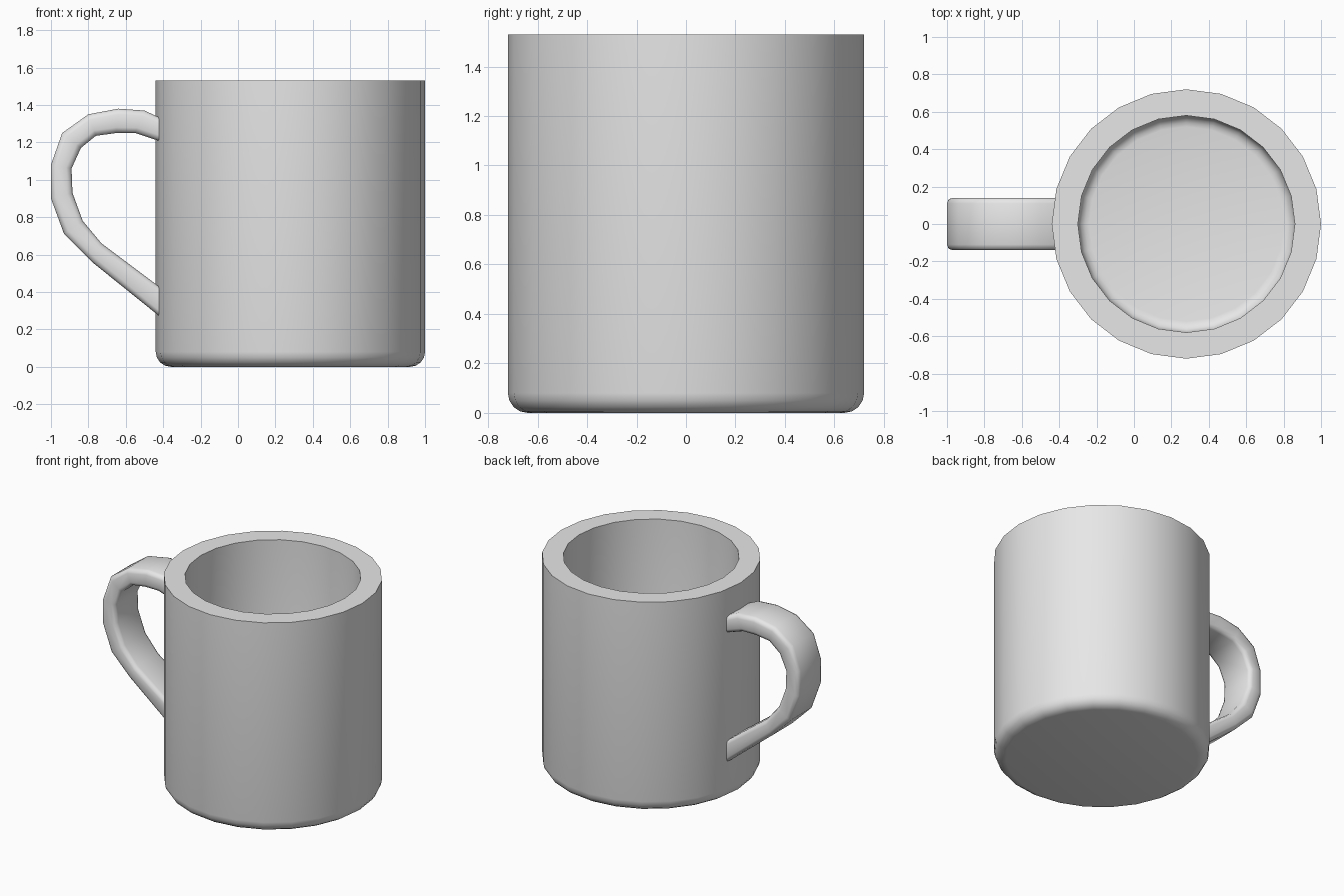
import bpy, bmesh
from math import cos, sin, pi, radians
from mathutils import Vector

cube = bpy.data.objects.get("Cube")
if cube:
    bpy.data.objects.remove(cube, do_unlink=True)

SIDES = 24
CUP_X = 0.28

grey = bpy.data.materials.new("light grey")
grey.use_nodes = True
grey.diffuse_color = (0.8, 0.8, 0.8, 1)
grey.node_tree.nodes["Principled BSDF"].inputs["Base Color"].default_value = (0.8, 0.8, 0.8, 1)


def loft(name, rings, angle):
    """Skin a row of equal point rings, cap both ends and smooth below an angle."""
    bm = bmesh.new()
    loops = [[bm.verts.new(p) for p in ring] for ring in rings]
    n = len(loops[0])
    for a, b in zip(loops, loops[1:]):
        for i in range(n):
            j = (i + 1) % n
            bm.faces.new((a[i], a[j], b[j], b[i]))
    bm.faces.new(loops[0])
    bm.faces.new(loops[-1])
    bmesh.ops.recalc_face_normals(bm, faces=bm.faces)
    mesh = bpy.data.meshes.new(name)
    bm.to_mesh(mesh)
    bm.free()
    mesh.materials.append(grey)
    obj = bpy.data.objects.new(name, mesh)
    bpy.context.collection.objects.link(obj)
    bpy.ops.object.select_all(action='DESELECT')
    obj.select_set(True)
    bpy.context.view_layer.objects.active = obj
    bpy.ops.object.shade_smooth_by_angle(angle=radians(angle))
    return obj


def circle(r, z):
    return [(CUP_X + r * cos(2 * pi * i / SIDES), r * sin(2 * pi * i / SIDES), z)
            for i in range(SIDES)]


def arc(cx, cz, r, start, end, steps=4):
    """Quarter-round profile points, angles in degrees."""
    angles = [radians(start + (end - start) * k / steps) for k in range(steps + 1)]
    return [(cx + r * cos(a), cz + r * sin(a)) for a in angles]


# Cup: rounded foot, straight wall, flat rim, hollow with a rounded floor
profile = (arc(0.64, 0.08, 0.08, -90, 0) + [(0.72, 1.53), (0.58, 1.53)]
           + arc(0.52, 0.20, 0.06, 0, -90))
loft("cup_body", [circle(r, z) for r, z in profile], 35)

# Handle: rounded strap between an outer and an inner outline in the xz plane
outer = [(-.37, 1.31), (-.50, 1.37), (-.64, 1.38), (-.80, 1.35), (-.94, 1.25), (-1, 1.08),
         (-1, .90), (-.93, .71), (-.78, .56), (-.37, .23)]
inner = [(-.37, 1.19), (-.55, 1.25), (-.65, 1.25), (-.76, 1.235), (-.84, 1.17), (-.89, 1.06),
         (-.885, .93), (-.83, .78), (-.73, .66), (-.37, .39)]
HALF_WIDTH, ROUND = 0.14, 0.03


def strap_section(o, i):
    o, i = Vector((o[0], 0, o[1])), Vector((i[0], 0, i[1]))
    middle, half = (o + i) / 2, (o - i).length / 2
    out = (o - i).normalized()
    ring = []
    for k, (sy, su) in enumerate([(1, 1), (-1, 1), (-1, -1), (1, -1)]):
        for y, u in arc(sy * (HALF_WIDTH - ROUND), su * (half - ROUND), ROUND,
                        90 * k, 90 * k + 90, 2):
            ring.append(middle + out * u + Vector((0, y, 0)))
    return ring


loft("handle", [strap_section(o, i) for o, i in zip(outer, inner)], 50)
